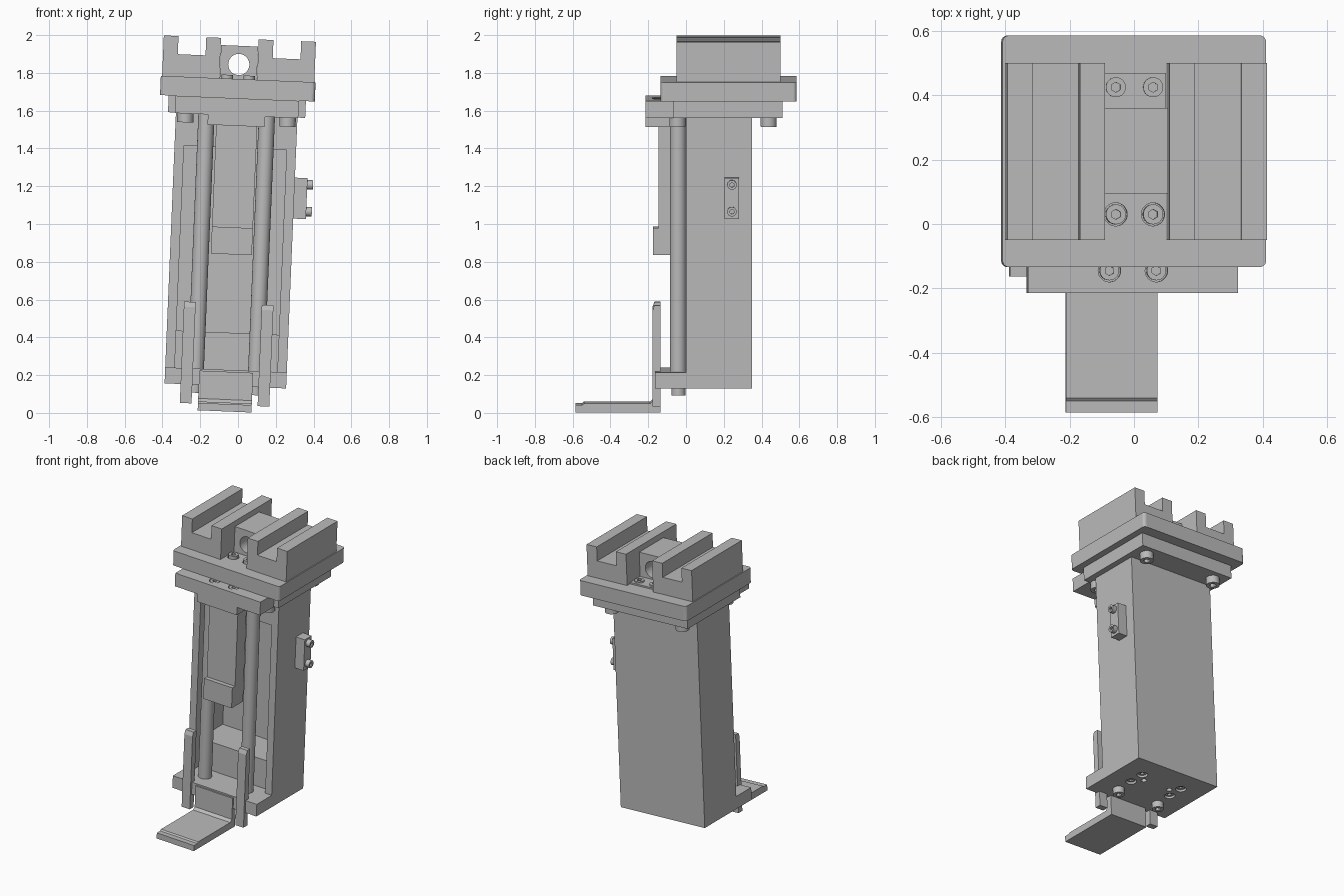
import bpy, bmesh, math
from mathutils import Matrix, Vector

cube = bpy.data.objects.get("Cube")
if cube:
    bpy.data.objects.remove(cube, do_unlink=True)

grey = bpy.data.materials.new("machined_grey")
grey.use_nodes = True
colour = (0.5, 0.5, 0.5, 1)
grey.diffuse_color = colour
grey.node_tree.nodes["Principled BSDF"].inputs["Base Color"].default_value = colour

MID = -0.073          # symmetry plane of the upright assembly
parts = []


def finish(name, bm, smooth=False):
    bmesh.ops.recalc_face_normals(bm, faces=bm.faces)
    mesh = bpy.data.meshes.new(name)
    bm.to_mesh(mesh)
    bm.free()
    mesh.materials.append(grey)
    obj = bpy.data.objects.new(name, mesh)
    bpy.context.collection.objects.link(obj)
    if smooth:
        activate(obj)
        bpy.ops.object.shade_smooth_by_angle(angle=math.radians(30))
    parts.append(obj)
    return obj


def activate(obj):
    bpy.ops.object.select_all(action='DESELECT')
    obj.select_set(True)
    bpy.context.view_layer.objects.active = obj


def box(name, x, y, z, round_corners=0):
    bm = bmesh.new()
    bmesh.ops.create_cube(bm, size=1)
    for v in bm.verts:
        v.co = [r[0] if c < 0 else r[1] for c, r in zip(v.co, (x, y, z))]
    if round_corners:
        upright = [e for e in bm.edges if abs(e.verts[0].co.z - e.verts[1].co.z) > 0.01]
        bmesh.ops.bevel(bm, geom=upright, offset=round_corners, segments=4,
                        profile=0.5, affect='EDGES')
    return finish(name, bm)


def cylinder(name, start, end, r, sides=28):
    a, b = Vector(start), Vector(end)
    turn = (b - a).to_track_quat('Z', 'Y').to_matrix().to_4x4()
    bm = bmesh.new()
    bmesh.ops.create_cone(bm, cap_ends=True, segments=sides, radius1=r, radius2=r,
                          depth=(b - a).length,
                          matrix=Matrix.Translation((a + b) / 2) @ turn)
    return finish(name, bm, sides > 6)


def prism(name, outline, span, axis):
    """Extrude an outline along x (points are y,z) or y (points are x,z)."""
    place = (lambda p: (span[0], *p)) if axis == 'x' else (lambda p: (p[0], span[0], p[1]))
    bm = bmesh.new()
    face = bm.faces.new([bm.verts.new(place(p)) for p in outline])
    ext = bmesh.ops.extrude_face_region(bm, geom=[face])
    step = span[1] - span[0]
    bmesh.ops.translate(bm, vec=(step, 0, 0) if axis == 'x' else (0, step, 0),
                        verts=[g for g in ext['geom'] if isinstance(g, bmesh.types.BMVert)])
    return finish(name, bm)


def cut(obj, cutter):
    mod = obj.modifiers.new("cut", 'BOOLEAN')
    mod.operation, mod.solver, mod.object = 'DIFFERENCE', 'EXACT', cutter
    activate(obj)
    bpy.ops.object.modifier_apply(modifier=mod.name)
    parts.remove(cutter)
    bpy.data.objects.remove(cutter, do_unlink=True)


def bolt(name, base, direction, r, height):
    """Socket-head bolt with a hexagonal recess."""
    a, d = Vector(base), Vector(direction)
    top = a + d * height
    head = cylinder(name, a, top, r)
    cut(head, cylinder("socket", top - d * height * 0.6, top + d * 0.02, r * 0.5, 6))


def mirrored(x):
    return (x, 2 * MID - x)


# Hollow column and its foot plate
column = box("column", (-0.395, 0.249), (0, 0.35), (0.225, 1.575))
cut(column, box("pocket", (-0.345, 0.199), (-0.1, 0.3), (0.15, 1.402)))
box("pocket_step", (-0.345, 0.199), (0.05, 0.3), (0.225, 0.422))
base = box("base_plate", (-0.395, 0.249), (-0.163, 0.35), (0.14, 0.225))
for x in mirrored(0.085):
    for y in (0.08, 0.19):
        cut(base, cylinder("bore", (x, y, 0.1), (x, y, 0.17), 0.034))
        bolt("base_screw", (x, y, 0.172), (0, 0, -1), 0.026, 0.022)
for x in mirrored(0.03):
    cut(base, cylinder("bore", (x, 0.14, 0.1), (x, 0.14, 0.19), 0.018))

# Guide rods with bolts below the base
for x in mirrored(0.087):
    cylinder("guide_rod", (x, -0.042, 0.225), (x, -0.042, 1.575), 0.043, 36)
    bolt("rod_bolt", (x, -0.04, 0.14), (0, 0, -1), 0.037, 0.043)

# Ram hanging between the rods
box("ram", (-0.179, 0.038), (-0.145, -0.05), (0.98, 1.575))
box("ram_tip", (-0.179, 0.038), (-0.175, -0.05), (0.837, 0.98))

# Bent foot and upright prongs
prism("foot", [(-0.586, 0.005), (-0.135, 0.005), (-0.135, 0.215), (-0.173, 0.215),
               (-0.173, 0.068), (-0.19, 0.052), (-0.54, 0.052), (-0.55, 0.044),
               (-0.586, 0.044)], (-0.214, 0.071), 'x')
for x in mirrored(0.133):
    prism("prong", [(-0.135, 0.04), (-0.135, 0.577), (-0.167, 0.577), (-0.177, 0.55),
                    (-0.177, 0.04)], (x - 0.031, x + 0.031), 'x')

# Flange, front plate and lug
box("flange", (-0.437, 0.29), (-0.065, 0.51), (1.575, 1.664))
front = box("front_plate", (-0.4, 0.253), (-0.215, -0.065), (1.572, 1.664))
box("front_lug", (-0.225, 0.077), (-0.215, -0.088), (1.518, 1.572))
for x in mirrored(0.0):
    cut(front, cylinder("bore", (x, -0.145, 1.63), (x, -0.145, 1.7), 0.035))
    bolt("front_screw", (x, -0.145, 1.628), (0, 0, 1), 0.03, 0.034)
for x in mirrored(0.198):
    for y in (-0.045, 0.437):
        bolt("flange_bolt", (x, y, 1.575), (0, 0, -1), 0.043, 0.05)

# Top plate
top_z = 1.766
plate = box("top_plate", (-0.483, 0.337), (-0.134, 0.586), (1.664, top_z), 0.02)
for x in mirrored(-0.015):
    for y in (0.03, 0.425):
        cut(plate, cylinder("bore", (x, y, top_z - 0.03), (x, y, 1.9), 0.036))
        bolt("top_screw", (x, y, top_z - 0.03), (0, 0, 1), 0.031, 0.05)

# Grooved jaw blocks, one each side
for side in (-1, 1):
    steps = [(0.1, top_z), (0.403, top_z), (0.403, 1.98), (0.325, 1.98),
             (0.325, 1.884), (0.178, 1.884), (0.178, 1.98), (0.1, 1.98)]
    prism("jaw_block", [(MID + side * u, w) for u, w in steps], (-0.05, 0.5), 'y')

# Bored centre block and pad
centre = box("centre_block", (MID - 0.098, MID + 0.098), (0.095, 0.36), (top_z, 1.942))
cut(centre, cylinder("bore", (MID, 0, 1.843), (MID, 0.5, 1.843), 0.056, 40))
box("centre_pad", (MID - 0.098, MID + 0.098), (0.36, 0.47), (top_z, top_z + 0.01))

# Side bracket
box("side_bracket", (0.249, 0.316), (0.205, 0.28), (1.04, 1.257))
for z in (1.08, 1.222):
    bolt("bracket_bolt", (0.316, 0.243, z), (1, 0, 0), 0.025, 0.03)

# The whole assembly leans slightly sideways
lean = Matrix.Rotation(math.radians(2.4), 4, 'Y')
for obj in parts:
    obj.data.transform(lean)
    obj.data.update()
bpy.ops.object.select_all(action='DESELECT')
